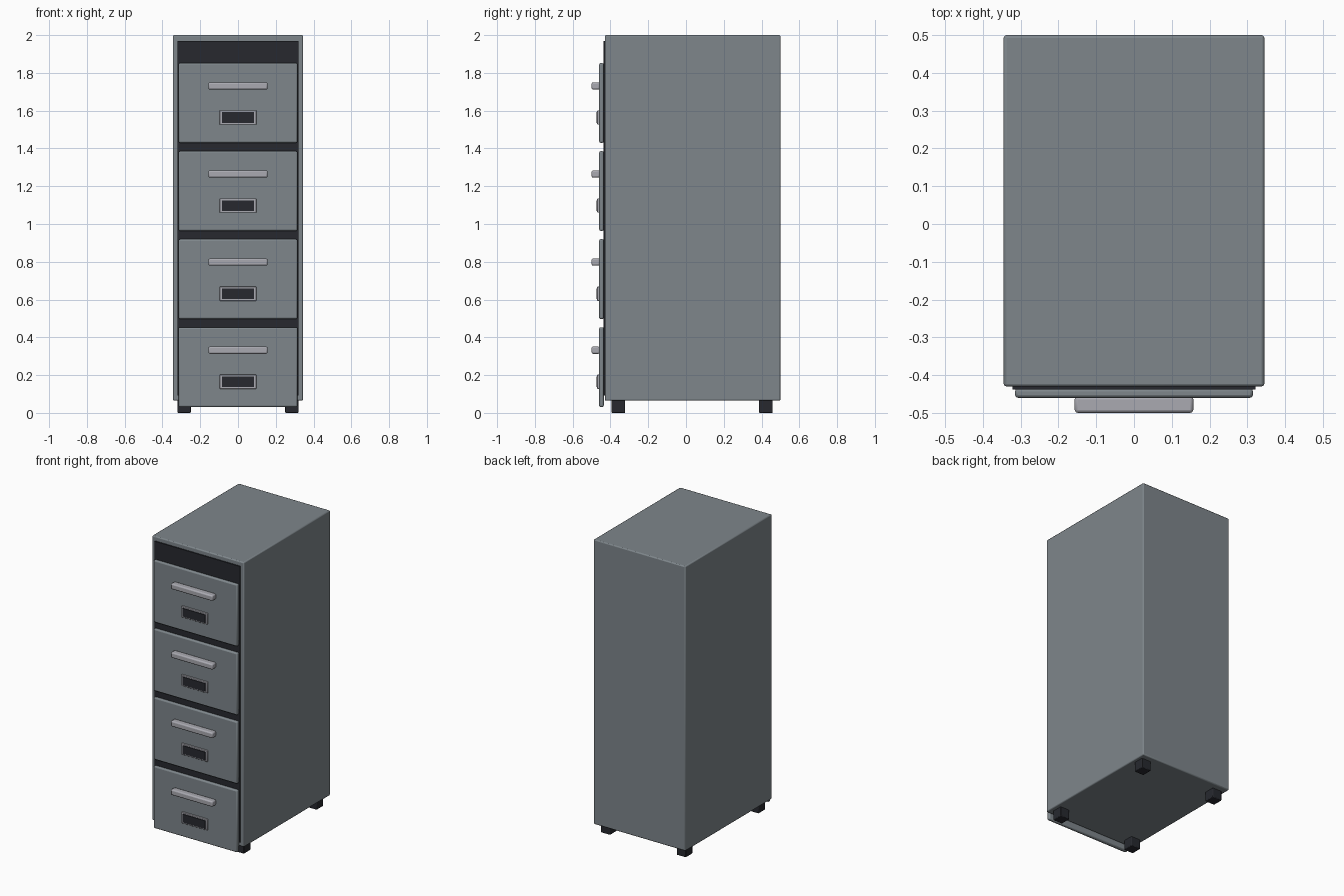
import bpy

if "Cube" in bpy.data.objects:
    bpy.data.objects.remove(bpy.data.objects["Cube"])


def material(name, rgb):
    m = bpy.data.materials.new(name)
    m.diffuse_color = (*rgb, 1)
    m.use_nodes = True
    m.node_tree.nodes["Principled BSDF"].inputs["Base Color"].default_value = m.diffuse_color
    return m


STEEL = material("grey_steel", (0.21, 0.24, 0.26))
DARK = material("dark", (0.02, 0.022, 0.028))
METAL = material("light_metal", (0.40, 0.40, 0.44))


def box(name, x, y, z, mat, bevel=0.0, segments=2):
    """Bevelled box from (min, max) ranges on each axis."""
    ranges = (x, y, z)
    bpy.ops.mesh.primitive_cube_add(size=1, location=[(a + b) / 2 for a, b in ranges])
    ob = bpy.context.object
    ob.name = name
    ob.scale = [b - a for a, b in ranges]
    bpy.ops.object.transform_apply(location=False, rotation=False, scale=True)
    ob.data.materials.append(mat)
    if bevel:
        mod = ob.modifiers.new("bevel", "BEVEL")
        mod.width = bevel
        mod.segments = segments
        bpy.ops.object.shade_smooth_by_angle()
    return ob


# Cabinet shell and dark recess panel behind the drawers
box("cabinet_body", (-0.345, 0.345), (-0.43, 0.5), (0.065, 2.0), STEEL, 0.007)
box("recess_panel", (-0.321, 0.321), (-0.438, -0.42), (0.093, 1.97), DARK)

# Drawers, each with a pull handle and a label holder
for i in range(4):
    z = 0.242 + i * 0.4663
    n = i + 1
    box(f"drawer_front_{n}", (-0.315, 0.315), (-0.46, -0.435),
        (z - 0.211, z + 0.211), STEEL, 0.008)
    box(f"handle_{n}", (-0.157, 0.157), (-0.5, -0.456),
        (z + 0.071, z + 0.109), METAL, 0.008)
    box(f"label_frame_{n}", (-0.097, 0.097), (-0.47, -0.455),
        (z - 0.115, z - 0.039), METAL, 0.003)
    box(f"label_insert_{n}", (-0.085, 0.085), (-0.475, -0.46),
        (z - 0.105, z - 0.049), DARK)

# Four corner feet
for side, sx in (("left", -0.285), ("right", 0.285)):
    for end, sy in (("front", -0.358), ("back", 0.423)):
        box(f"{end}_{side}_foot", (sx - 0.035, sx + 0.035), (sy - 0.036, sy + 0.036),
            (0.0, 0.07), DARK, 0.004)
